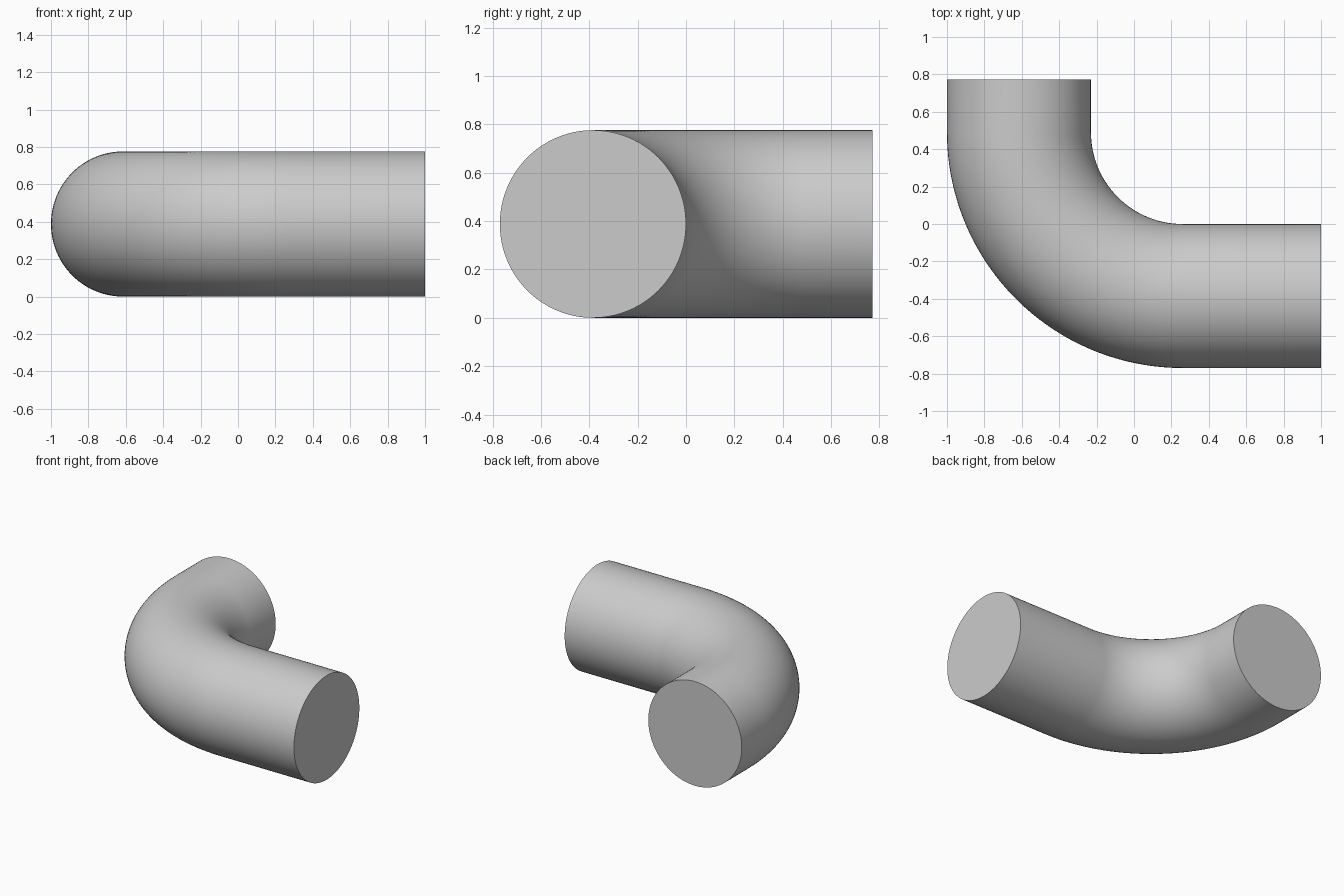
import bpy, bmesh, math
from mathutils import Vector

if "Cube" in bpy.data.objects:
    bpy.data.objects.remove(bpy.data.objects["Cube"])

RY, RZ, ZC = 0.385, 0.388, 0.388   # pipe radii and centre height
CX, CY, BEND = 0.26, 0.49, 0.875   # bend centre and radius
SIDES, STEPS = 96, 48

# Centre line: straight leg, quarter bend, straight leg
path = [(Vector((1, CY - BEND, ZC)), -math.pi / 2)]
for i in range(STEPS + 1):
    a = -math.pi / 2 - i / STEPS * math.pi / 2
    path.append((Vector((CX + BEND * math.cos(a), CY + BEND * math.sin(a), ZC)), a))
path.append((Vector((CX - BEND, 0.772, ZC)), -math.pi))

# Sweep round rings along the centre line
bm = bmesh.new()
rings = []
for p, a in path:
    out = Vector((math.cos(a), math.sin(a), 0))
    ring = []
    for k in range(SIDES):
        t = 2 * math.pi * k / SIDES
        ring.append(bm.verts.new(p + out * RY * math.cos(t) + Vector((0, 0, RZ * math.sin(t)))))
    rings.append(ring)
for r0, r1 in zip(rings, rings[1:]):
    for k in range(SIDES):
        n = (k + 1) % SIDES
        bm.faces.new((r0[k], r0[n], r1[n], r1[k]))

# Flat end caps
bm.faces.new(rings[0])
bm.faces.new(rings[-1])
bmesh.ops.recalc_face_normals(bm, faces=bm.faces[:])

mesh = bpy.data.meshes.new("pipe_elbow")
bm.to_mesh(mesh)
bm.free()
elbow = bpy.data.objects.new("pipe_elbow", mesh)
bpy.context.collection.objects.link(elbow)
bpy.context.view_layer.objects.active = elbow
elbow.select_set(True)
bpy.ops.object.shade_smooth_by_angle(angle=math.radians(40))
